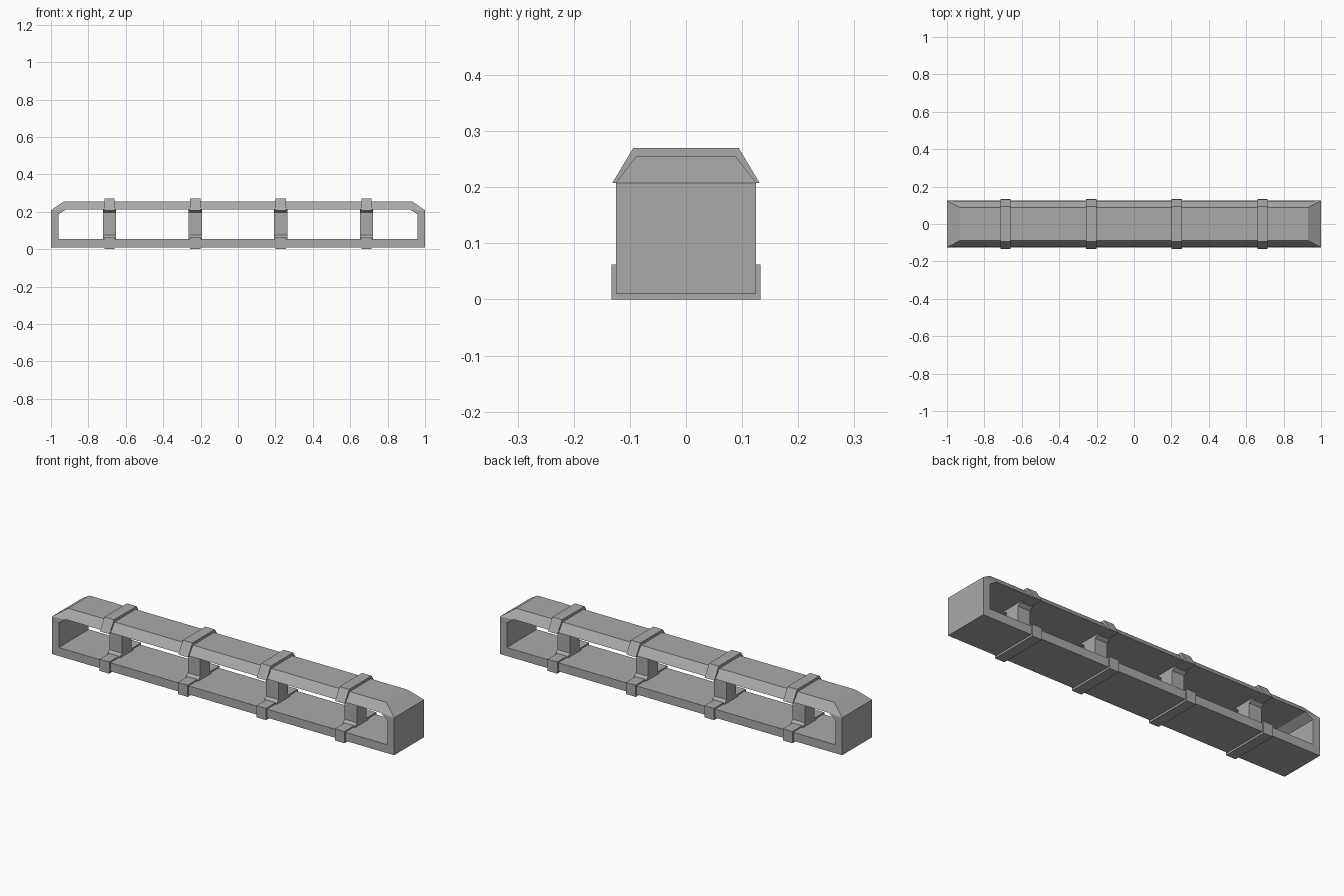
import bpy
import bmesh

cube = bpy.data.objects.get("Cube")
if cube:
    bpy.data.objects.remove(cube, do_unlink=True)

grey = bpy.data.materials.new("plain_grey")
grey.use_nodes = True
colour = (0.4, 0.4, 0.4, 1)
grey.diffuse_color = colour
grey.node_tree.nodes["Principled BSDF"].inputs["Base Color"].default_value = colour


def finish(name, bm):
    bmesh.ops.recalc_face_normals(bm, faces=bm.faces)
    mesh = bpy.data.meshes.new(name)
    bm.to_mesh(mesh)
    bm.free()
    mesh.materials.append(grey)
    obj = bpy.data.objects.new(name, mesh)
    bpy.context.collection.objects.link(obj)
    return obj


def mirrored(half):
    """Close a half profile by reflecting its first coordinate."""
    return half + [(-a, z) for a, z in reversed(half)]


def extrude_x(name, half, centre, width):
    """Extrude a mirrored (y, z) profile along x."""
    bm = bmesh.new()
    profile = mirrored(half)
    rings = [[bm.verts.new((centre + s * width / 2, y, z)) for y, z in profile]
             for s in (-1, 1)]
    bm.faces.new(rings[0])
    bm.faces.new(rings[1])
    n = len(profile)
    for i in range(n):
        j = (i + 1) % n
        bm.faces.new((rings[0][i], rings[0][j], rings[1][j], rings[1][i]))
    return finish(name, bm)


def build_shell():
    """Hollow hip-topped body, open through front and back."""
    eave, ridge = 0.208, 0.256
    outer = mirrored([(1, 0.01), (1, eave), (0.93, ridge)])
    inner = mirrored([(0.96, 0.055), (0.96, 0.186), (0.92, eave + 0.004)])

    def depth(z):
        return 0.125 - 0.037 * max(0, (z - eave) / (ridge - eave))

    bm = bmesh.new()

    def ring(points, side):
        return [bm.verts.new((x, side * depth(z), z)) for x, z in points]

    of, ob = ring(outer, -1), ring(outer, 1)
    nf, nb = ring(inner, -1), ring(inner, 1)
    for i in range(6):
        j = (i + 1) % 6
        bm.faces.new((of[i], of[j], ob[j], ob[i]))
        bm.faces.new((nf[i], nf[j], nb[j], nb[i]))
        for o, n in ((of, nf), (ob, nb)):
            if i in (1, 3):
                # Fold the corner along the eave line
                low, high = (i, j) if i == 1 else (j, i)
                bm.faces.new((o[low], o[high], n[high]))
                bm.faces.new((o[low], n[high], n[low]))
            else:
                bm.faces.new((o[i], o[j], n[j], n[i]))
    return finish("body_shell", bm)


build_shell()

# Four bands, each with a lower strap, an upper strap and a flared post
for number, x in enumerate((-0.687, -0.229, 0.229, 0.687), 1):
    extrude_x(f"lower_strap_{number}", [(0.133, 0), (0.133, 0.062)], x, 0.056)
    extrude_x(f"upper_strap_{number}", [(0.131, 0.208), (0.094, 0.27)], x, 0.056)
    extrude_x(f"post_{number}", [(0.055, 0.05), (0.055, 0.06), (0.04, 0.075),
                                 (0.04, 0.195), (0.065, 0.213)], x, 0.072)
